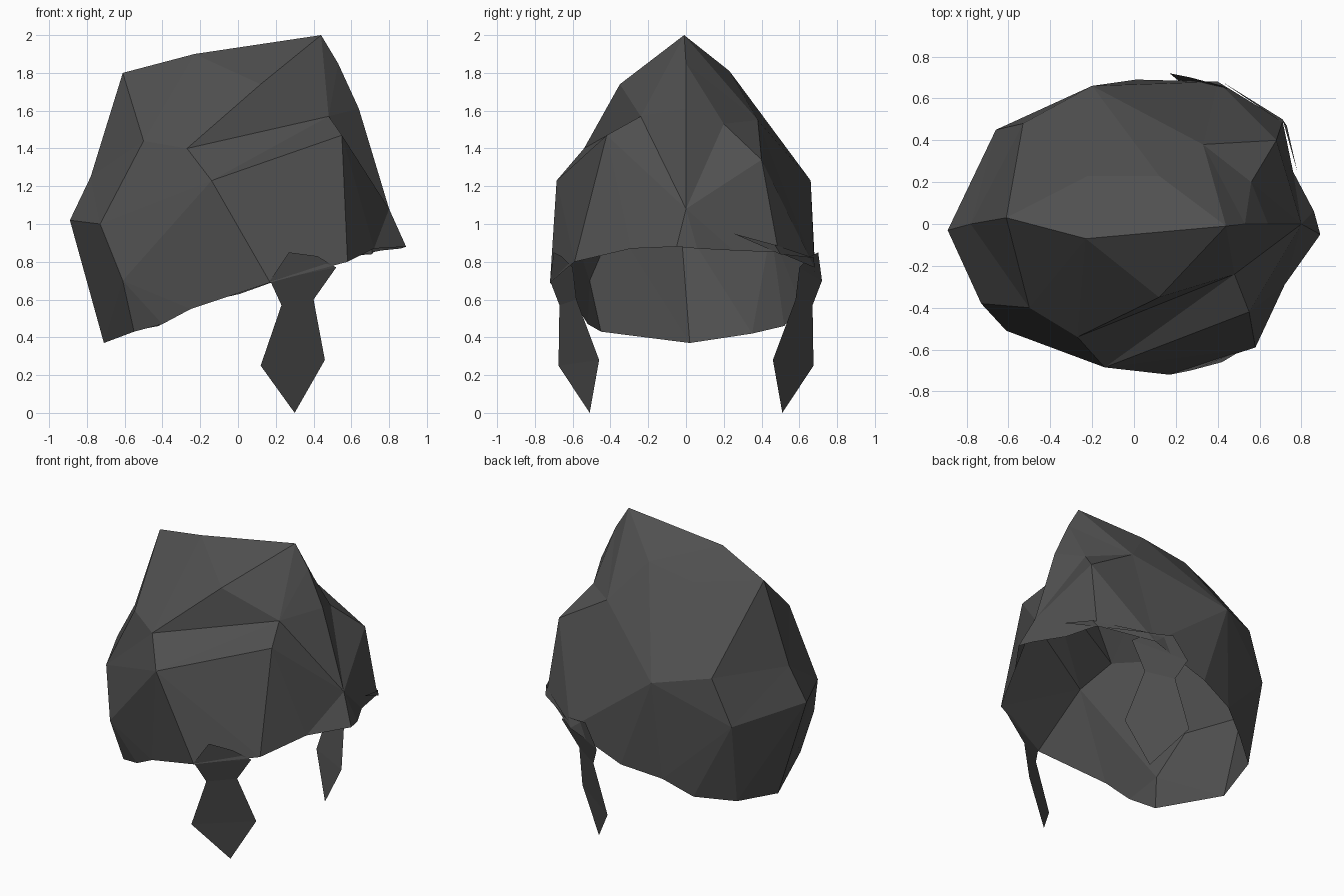
import bpy
import bmesh
from mathutils import Vector

cube = bpy.data.objects.get("Cube")
if cube:
    bpy.data.objects.remove(cube, do_unlink=True)


def make_material(name, colour):
    mat = bpy.data.materials.new(name)
    mat.use_nodes = True
    mat.diffuse_color = colour
    mat.node_tree.nodes["Principled BSDF"].inputs["Base Color"].default_value = colour
    return mat


charcoal = make_material("charcoal hair", (0.08, 0.08, 0.08, 1))


def finish(name, bm):
    bmesh.ops.recalc_face_normals(bm, faces=bm.faces[:])
    mesh = bpy.data.meshes.new(name)
    bm.to_mesh(mesh)
    bm.free()
    mesh.materials.append(charcoal)
    obj = bpy.data.objects.new(name, mesh)
    bpy.context.scene.collection.objects.link(obj)
    return obj


def wrap_shell(name, corners, rim, centre, turned):
    """Join corners as seen from the centre, leaving the rim loop open.
    Edges between the turned pairs are swapped to the other diagonal."""
    bm = bmesh.new()
    verts = {p: bm.verts.new((Vector(p) - centre).normalized()) for p in corners + rim}
    bmesh.ops.convex_hull(bm, input=bm.verts[:])
    for start, end in turned:
        edge = bm.edges.get((verts[start], verts[end]))
        if edge:
            bmesh.utils.edge_rotate(edge, True)
    for point, vert in verts.items():
        vert.co = point
    open_edge = {verts[p] for p in rim}
    hollow = [f for f in bm.faces if all(v in open_edge for v in f.verts)]
    bmesh.ops.delete(bm, geom=hollow, context="FACES")
    return finish(name, bm)


def sheet(name, rows, side=1):
    """Join rows of points into a thin strand; a row of one is a tip."""
    bm = bmesh.new()
    loops = [[bm.verts.new((x, y * side, z)) for x, y, z in row] for row in rows]
    for upper, lower in zip(loops, loops[1:]):
        bm.faces.new(upper + lower[::-1])
    return finish(name, bm)


# Crown ridge and upper slopes
ridge = (.12, -.35, 1.74)
brow = (.64, 0, 1.61)
crown = [(.44, -.01, 2), (-.61, .03, 1.8), (-.23, -.07, 1.9), (.12, .23, 1.81),
         (-.22, .23, 1.76), (.33, .38, 1.55), (.53, 0, 1.85), (.56, .2, 1.53),
         ridge, brow]
# Swept front parting
temple = (.55, -.42, 1.47)
cheek = (-.14, -.685, 1.23)
parting = [(.48, -.24, 1.57), (-.27, -.54, 1.4), (-.5, -.4, 1.44), temple, cheek]
# Back and side bulges
sides = [(-.73, -.38, 1), (-.61, -.51, .7), (-.89, -.03, 1.02), (-.78, 0, 1.25),
         (-.2, .66, 1.23), (-.66, .45, .97), (-.53, .48, 1.28), (.68, .4, 1.34),
         (.8, 0, 1.08)]
# Open edge around the face and neck
rim = [(.58, -.59, .8), (.72, -.29, .87), (.89, -.05, .88), (.86, .06, .87),
       (.76, .25, .86), (.71, .49, .85), (.4, .68, .77), (.01, .69, .63),
       (-.25, .61, .57), (-.42, .52, .46), (-.63, .35, .42), (-.71, .02, .37),
       (-.55, -.45, .43), (-.4, -.52, .47), (-.25, -.57, .55), (.17, -.72, .69)]
wrap_shell("hair_cap", crown + parting + sides, rim, Vector((-.05, 0, 1.1)),
           [(ridge, temple), (ridge, cheek), (temple, brow)])

# Hanging side locks, mirrored across the face
lock = [[(.27, .7, .85), (.42, .66, .83)],
        [(.17, .72, .7), (.52, .6, .77)],
        [(.23, .67, .57), (.4, .58, .6)],
        [(.12, .675, .25), (.46, .46, .28)],
        [(.3, .51, 0)]]
for name, side in (("front_lock", -1), ("back_lock", 1)):
    sheet(name, lock, side)

# Loose strand over the temple
sheet("temple_strand", [[(.78, .25, .95)], [(.73, .47, .89), (.71, .5, .84)],
                        [(.42, .68, .82)]])
